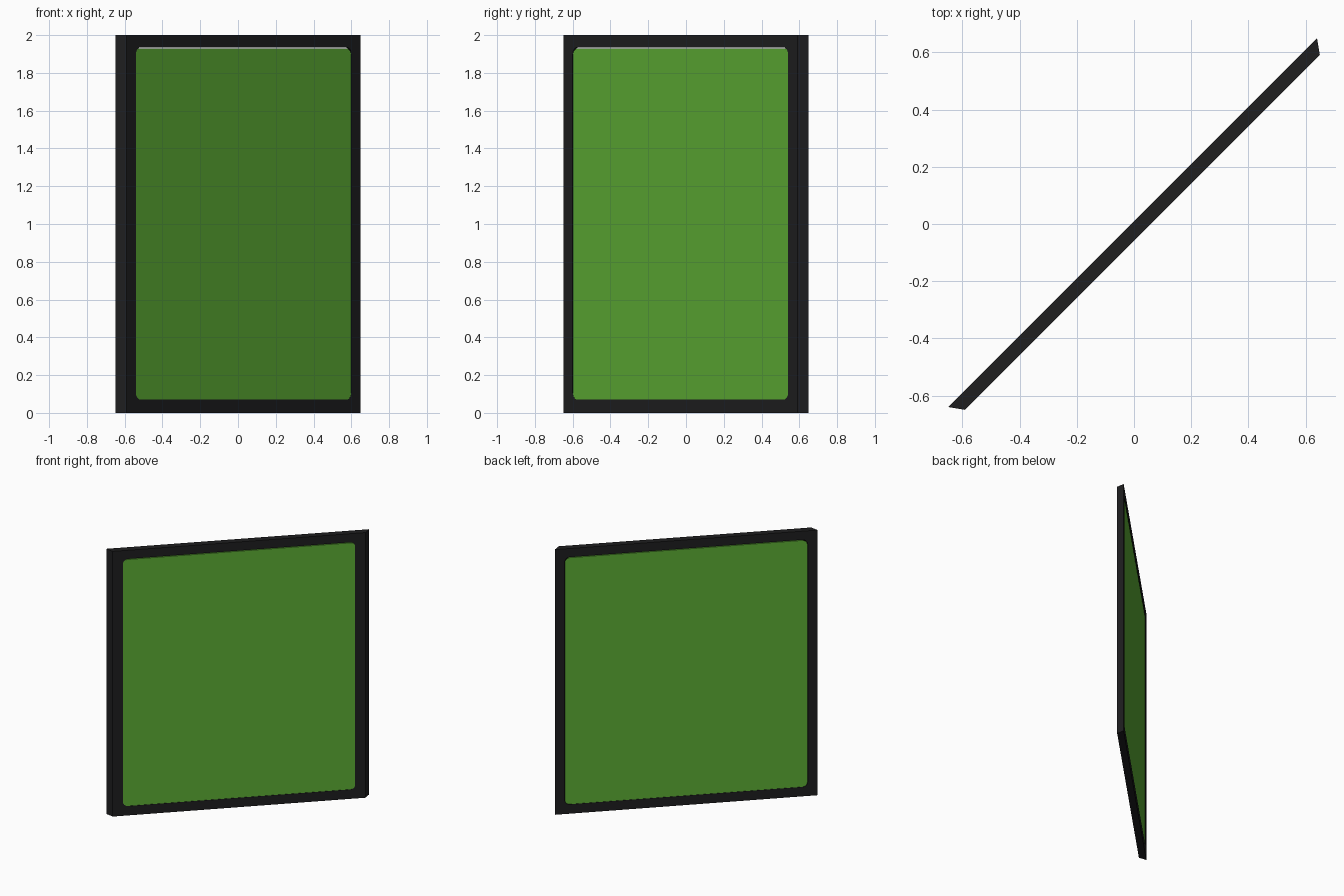
import bpy, bmesh, math
from mathutils import Matrix

if "Cube" in bpy.data.objects:
    bpy.data.objects.remove(bpy.data.objects["Cube"])

V0, V1 = -0.042, 0.007              # front and back planes, along the panel normal
TURN = Matrix.Rotation(math.radians(45), 4, 'Z')


def material(name, color):
    m = bpy.data.materials.new(name)
    m.diffuse_color = color
    m.use_nodes = True
    m.node_tree.nodes["Principled BSDF"].inputs["Base Color"].default_value = m.diffuse_color
    return m


def outline(half, z0, z1, r, seg=5):
    """Rectangle with optionally rounded corners, as (u, z) points."""
    if r == 0:
        return [(-half, z0), (half, z0), (half, z1), (-half, z1)]
    pts = []
    corners = [(half - r, z1 - r), (r - half, z1 - r), (r - half, z0 + r), (half - r, z0 + r)]
    for k, (cu, cz) in enumerate(corners):
        for i in range(seg + 1):
            a = math.pi / 2 * (k + i / seg)
            pts.append((cu + r * math.cos(a), cz + r * math.sin(a)))
    return pts


def slab(name, front_half, back_half, va, vb, z0, z1, r, mat):
    """Slab whose width tapers from the back plane to the front plane."""
    bm = bmesh.new()
    rings = []
    for v in (va, vb):
        t = (v - V0) / (V1 - V0)
        half = front_half + (back_half - front_half) * t
        rings.append([bm.verts.new((u, v, z)) for u, z in outline(half, z0, z1, r)])
    a, b = rings
    n = len(a)
    bm.faces.new(a)
    bm.faces.new(b[::-1])
    for i in range(n):
        j = (i + 1) % n
        bm.faces.new((a[i], b[i], b[j], a[j]))
    bmesh.ops.recalc_face_normals(bm, faces=bm.faces)
    bm.transform(TURN)
    me = bpy.data.meshes.new(name)
    bm.to_mesh(me)
    bm.free()
    ob = bpy.data.objects.new(name, me)
    bpy.context.collection.objects.link(ob)
    me.materials.append(mat)
    return ob


black = material("frame_black", (0.013, 0.013, 0.014, 1))
green = material("panel_green", (0.11, 0.42, 0.035, 1))

# Frame with a rounded, tapered opening
frame = slab("frame", 0.877, 0.912, V0, V1, 0, 2, 0, black)
cutter = slab("opening_cutter", 0.806, 0.844, V0 - 0.02, V1 + 0.02, 0.07, 1.935, 0.035, black)
cutter.hide_render = True
cut = frame.modifiers.new("opening", 'BOOLEAN')
cut.operation = 'DIFFERENCE'
cut.solver = 'EXACT'
cut.object = cutter
bpy.context.view_layer.objects.active = frame
frame.select_set(True)
bpy.ops.object.modifier_apply(modifier="opening")
bpy.data.objects.remove(cutter)

# Green panel, almost flush, with a hairline gap at the top
slab("panel", 0.806, 0.844, V0 + 0.003, V1 - 0.003, 0.07, 1.929, 0.033, green)
